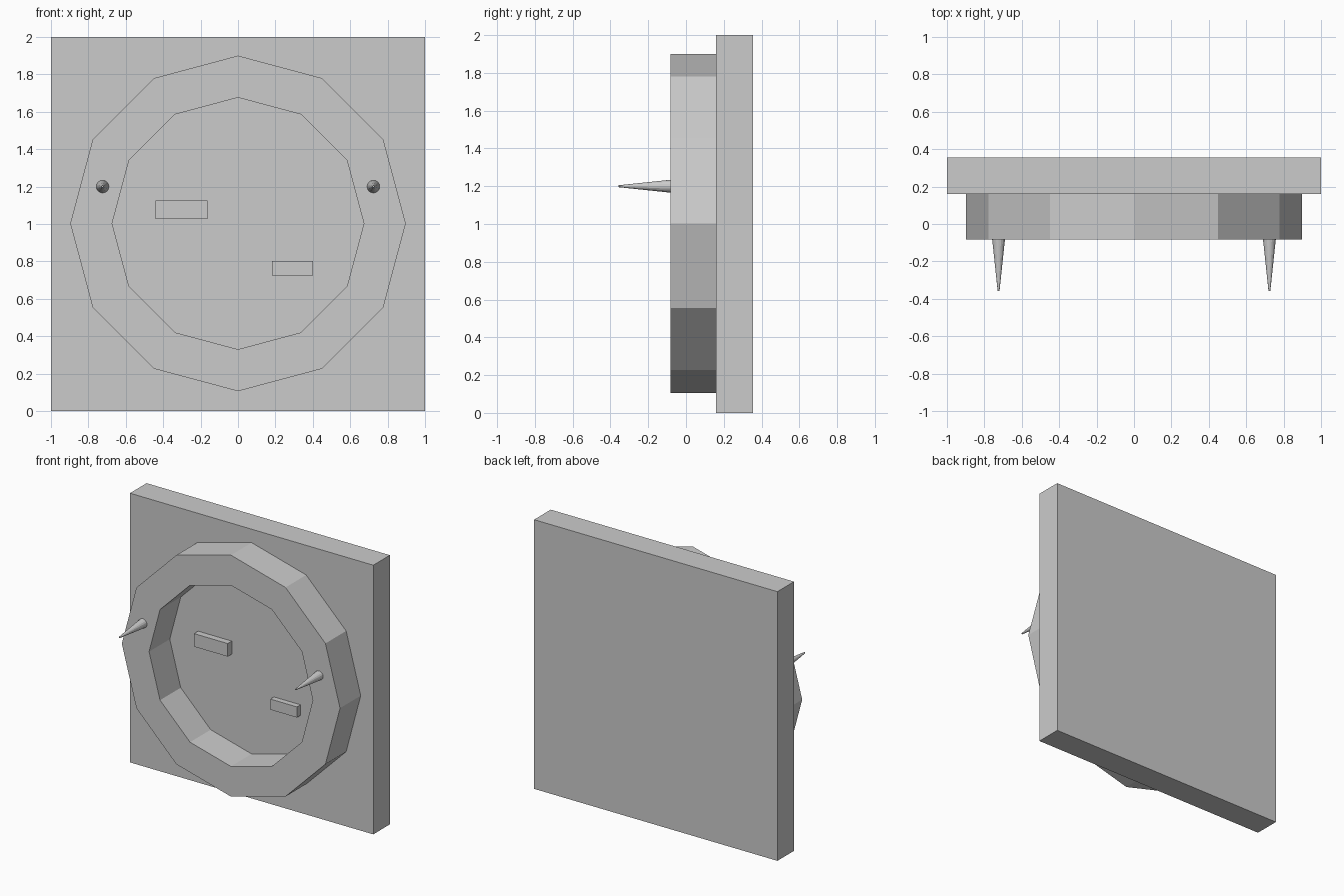
import bpy, bmesh, math
from mathutils import Matrix

if "Cube" in bpy.data.objects:
    bpy.data.objects.remove(bpy.data.objects["Cube"])

grey = bpy.data.materials.new("light_grey")
grey.diffuse_color = (0.6, 0.6, 0.6, 1)
grey.use_nodes = True
grey.node_tree.nodes["Principled BSDF"].inputs["Base Color"].default_value = grey.diffuse_color


def add_object(name, bm):
    bmesh.ops.recalc_face_normals(bm, faces=bm.faces)
    mesh = bpy.data.meshes.new(name)
    bm.to_mesh(mesh)
    bm.free()
    mesh.materials.append(grey)
    obj = bpy.data.objects.new(name, mesh)
    bpy.context.collection.objects.link(obj)
    return obj


def box(name, x, y, z):
    """Box from (min, max) ranges."""
    bm = bmesh.new()
    size = [r[1] - r[0] for r in (x, y, z)]
    mid = [(r[0] + r[1]) / 2 for r in (x, y, z)]
    bmesh.ops.create_cube(bm, size=1, matrix=Matrix.Translation(mid) @ Matrix.Diagonal((*size, 1)))
    return add_object(name, bm)


def ring(name, outer, inner, y0, y1, zc, sides):
    """Flat-sided ring around the y axis, with a rectangular section."""
    bm = bmesh.new()
    section = [(outer, y0), (outer, y1), (inner, y1), (inner, y0)]
    loops = []
    for i in range(sides):
        a = 2 * math.pi * i / sides
        loops.append([bm.verts.new((r * math.cos(a), y, zc + r * math.sin(a))) for r, y in section])
    for i in range(sides):
        a, b = loops[i], loops[(i + 1) % sides]
        for j in range(4):
            k = (j + 1) % 4
            bm.faces.new((a[j], a[k], b[k], b[j]))
    return add_object(name, bm)


def spike(name, x, z, y_base, y_tip, r_base, r_tip):
    """Tapered pin pointing to the front."""
    bm = bmesh.new()
    place = Matrix.Translation((x, (y_base + y_tip) / 2, z)) @ Matrix.Rotation(math.pi / 2, 4, 'X')
    bmesh.ops.create_cone(bm, cap_ends=True, segments=16, radius1=r_base, radius2=r_tip,
                          depth=y_base - y_tip, matrix=place)
    return add_object(name, bm)


# Square backing slab
box("back_slab", (-1, 1), (0.16, 0.355), (0, 2))

# Twelve-sided raised rim
ring("rim", 0.897, 0.673, -0.083, 0.16, 1.003, 12)

# Small raised blocks inside the rim
box("upper_block", (-0.44, -0.163), (0.112, 0.16), (1.028, 1.125))
box("lower_block", (0.183, 0.402), (0.118, 0.16), (0.724, 0.803))

# Pair of spikes on the rim
for side, label in ((-1, "left"), (1, "right")):
    spike(label + "_spike", side * 0.724, 1.2, -0.083, -0.358, 0.034, 0.005)
